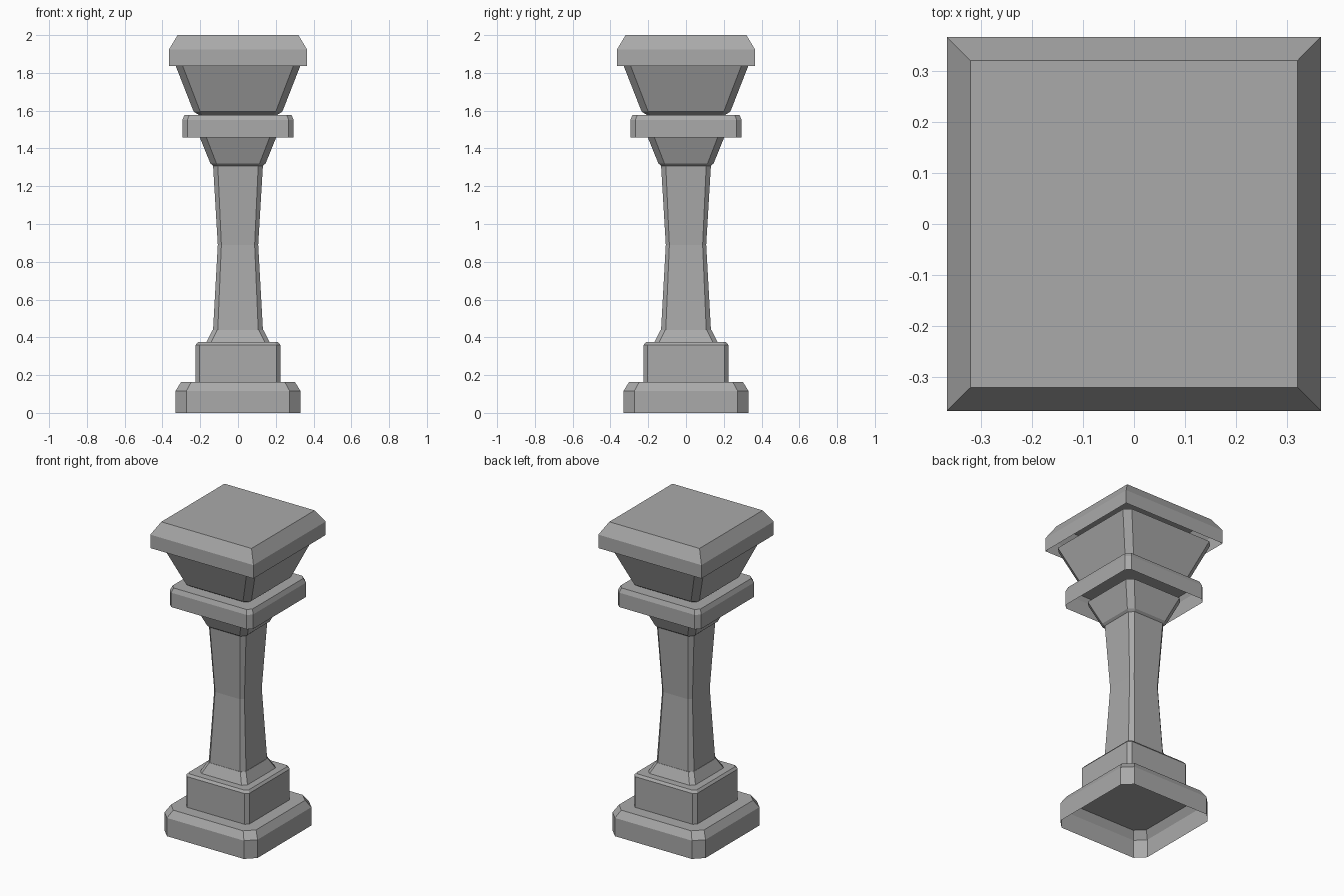
import bpy
import bmesh

old = bpy.data.objects.get("Cube")
if old:
    bpy.data.objects.remove(old, do_unlink=True)

stone = bpy.data.materials.new("grey_stone")
stone.use_nodes = True
colour = (0.4, 0.4, 0.4, 1)
stone.diffuse_color = colour
stone.node_tree.nodes["Principled BSDF"].inputs["Base Color"].default_value = colour


def outline(half, flat):
    """Square outline, with cut corners when flat is less than half."""
    points = []
    x, y, u, v = 1, 0, 0, 1
    for _ in range(4):
        # side facing (x, y), running along (u, v)
        ends = (-flat, flat) if flat < half else (half,)
        points += [(x * half + u * e, y * half + v * e) for e in ends]
        x, y, u, v = u, v, -x, -y
    return points


def block(name, rows, bottom=False):
    """Stack outlines given as (height, half width, flat half width)."""
    bm = bmesh.new()
    rings = [[bm.verts.new((x, y, z)) for x, y in outline(half, flat)]
             for z, half, flat in rows]
    for low, high in zip(rings, rings[1:]):
        n = len(low)
        for i in range(n):
            j = (i + 1) % n
            bm.faces.new((low[i], low[j], high[j], high[i]))
    bm.faces.new(rings[-1])
    if bottom:
        bm.faces.new(rings[0][::-1])
    mesh = bpy.data.meshes.new(name)
    bm.to_mesh(mesh)
    bm.free()
    mesh.materials.append(stone)
    obj = bpy.data.objects.new(name, mesh)
    bpy.context.collection.objects.link(obj)
    return obj


# Foot: wide slab with an open underside, and a plinth on it
block("base_slab", [(0, 0.33, 0.273), (0.117, 0.33, 0.273), (0.163, 0.302, 0.248)])
block("plinth", [(0.163, 0.224, 0.204), (0.36, 0.224, 0.204), (0.375, 0.212, 0.195)])

# Shaft: flared foot and narrow waist
block("shaft_foot", [(0.375, 0.167, 0.142), (0.44, 0.134, 0.11)])
block("shaft", [(0.44, 0.132, 0.107), (0.89, 0.107, 0.088), (1.31, 0.132, 0.107)])

# Head: flaring necks parted by a collar, under a square cap
block("lower_neck", [(1.305, 0.128, 0.107), (1.32, 0.146, 0.114), (1.47, 0.207, 0.172)],
      bottom=True)
block("collar", [(1.458, 0.295, 0.268), (1.55, 0.295, 0.268), (1.578, 0.283, 0.258)])
block("upper_neck", [(1.578, 0.208, 0.19), (1.595, 0.235, 0.2), (1.84, 0.331, 0.294)],
      bottom=True)
block("cap", [(1.837, 0.366, 0.366), (1.923, 0.366, 0.366), (2, 0.32, 0.32)])
